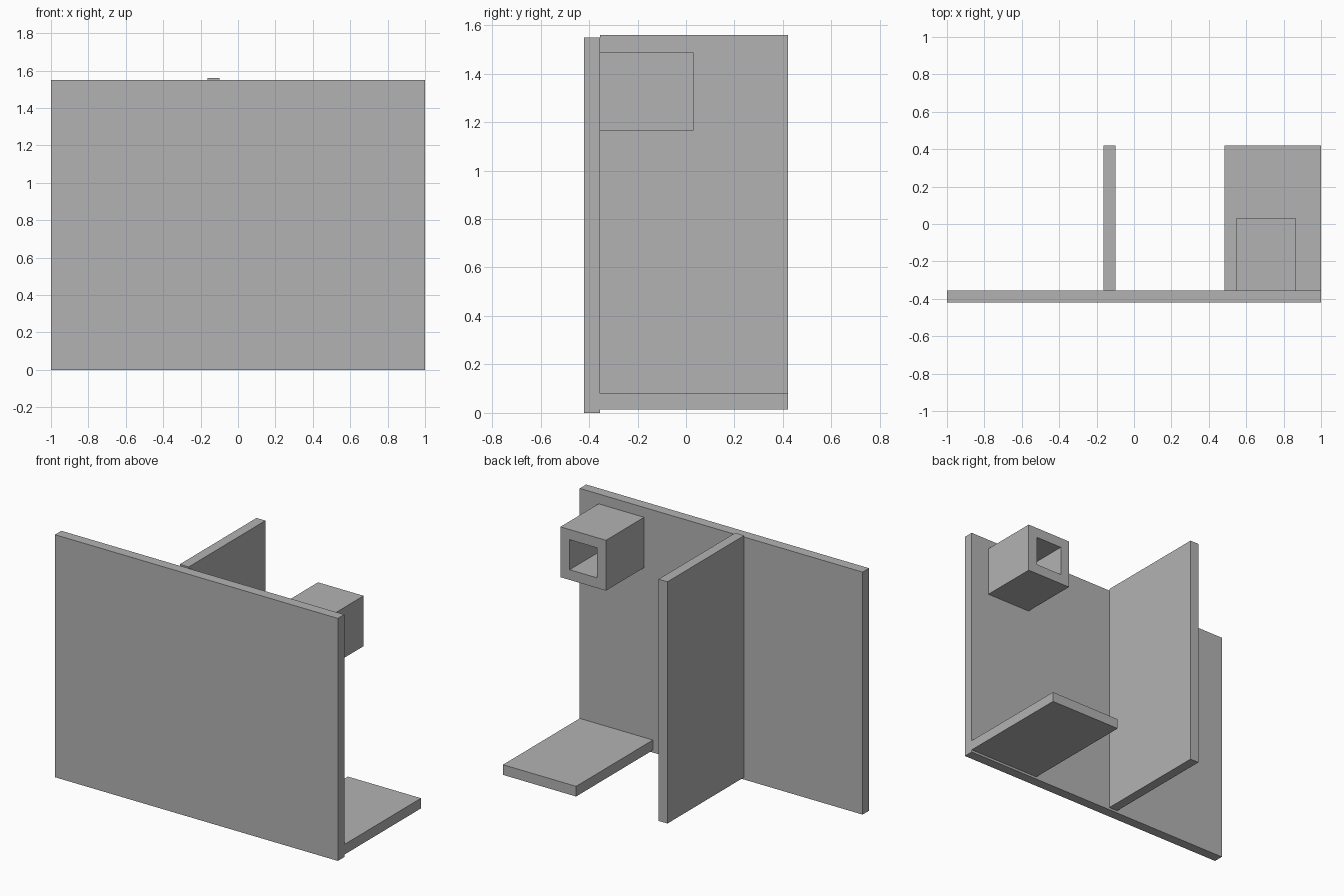
import bpy
import bmesh

# Remove the default cube
cube = bpy.data.objects.get("Cube")
if cube:
    bpy.data.objects.remove(cube, do_unlink=True)

# Single grey material
GREY = (0.45, 0.45, 0.45, 1.0)
grey = bpy.data.materials.new("plain grey")
grey.use_nodes = True
grey.diffuse_color = GREY
grey.node_tree.nodes["Principled BSDF"].inputs["Base Color"].default_value = GREY


def finish(name, bm):
    bmesh.ops.recalc_face_normals(bm, faces=bm.faces)
    mesh = bpy.data.meshes.new(name)
    bm.to_mesh(mesh)
    bm.free()
    mesh.materials.append(grey)
    obj = bpy.data.objects.new(name, mesh)
    bpy.context.scene.collection.objects.link(obj)
    return obj


def box(name, xs, ys, zs):
    """Box between the given limits on each axis."""
    bm = bmesh.new()
    bmesh.ops.create_cube(bm, size=1)
    for v in bm.verts:
        v.co = [lim[0] if c < 0 else lim[1] for c, lim in zip(v.co, (xs, ys, zs))]
    return finish(name, bm)


def square_tube(name, xs, ys, zs, wall):
    """Open square tube running along y."""
    bm = bmesh.new()
    rings = []
    for y in ys:
        for w in (0, wall):
            x0, x1, z0, z1 = xs[0] + w, xs[1] - w, zs[0] + w, zs[1] - w
            rings.append([bm.verts.new((x, y, z))
                          for x, z in ((x0, z0), (x1, z0), (x1, z1), (x0, z1))])
    front_out, front_in, back_out, back_in = rings
    for a, b in ((front_out, back_out), (back_out, back_in),
                 (back_in, front_in), (front_in, front_out)):
        for i in range(4):
            j = (i + 1) % 4
            bm.faces.new((a[i], a[j], b[j], b[i]))
    return finish(name, bm)


FRONT, JOIN, BACK = -0.42, -0.355, 0.42

# Large upright panel
box("front_panel", (-1, 1), (FRONT, JOIN), (0, 1.55))
# Upright divider behind the panel
box("divider_fin", (-0.163, -0.1), (JOIN, BACK), (0.015, 1.56))
# Low shelf at one end
box("bottom_shelf", (0.483, 1), (JOIN, BACK), (0.015, 0.08))
# Hollow square tube near the top
square_tube("square_tube", (0.545, 0.867), (JOIN, 0.03), (1.165, 1.487), 0.065)
